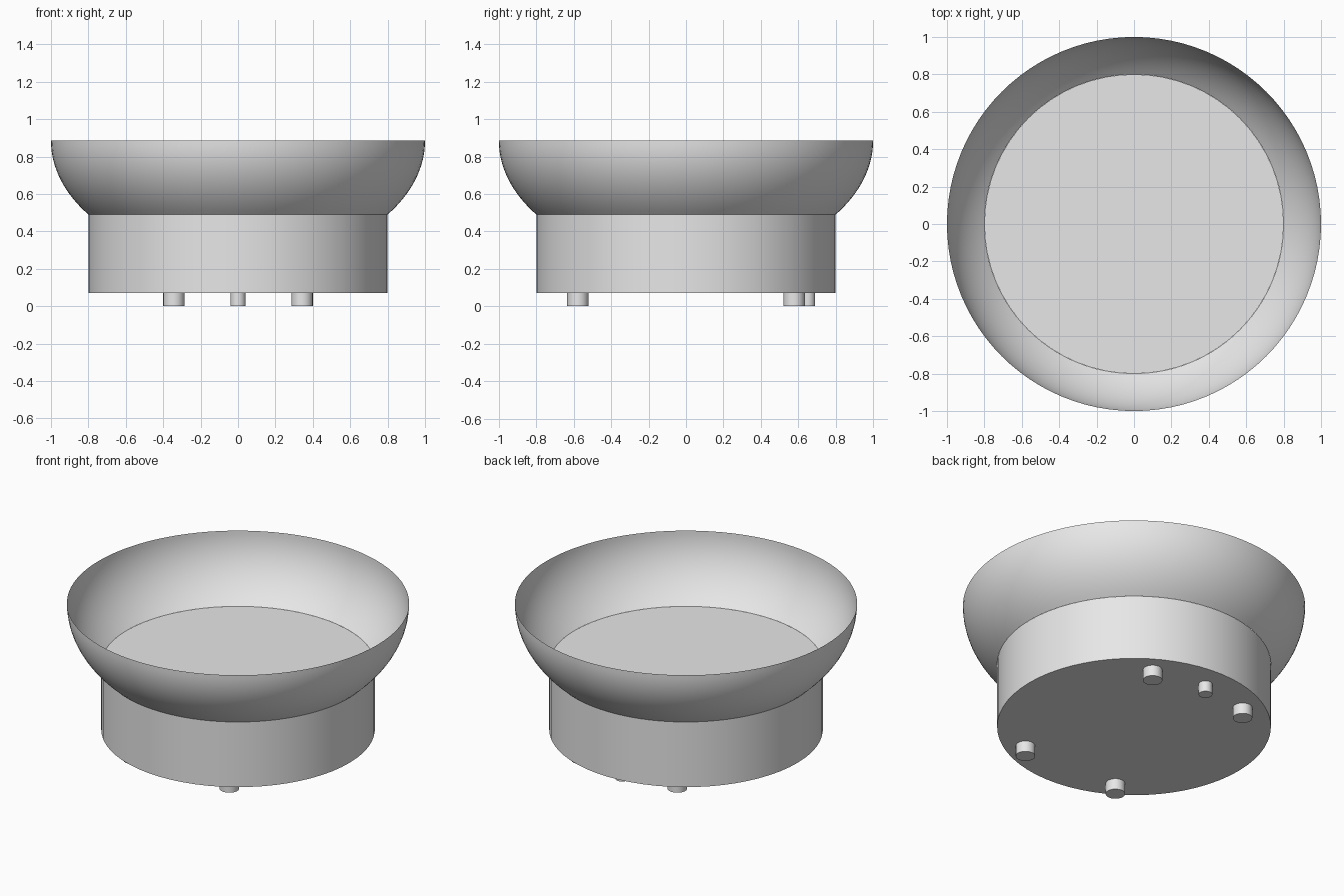
import bpy
from math import asin, cos, sin, pi, radians

cube = bpy.data.objects.get("Cube")
if cube:
    bpy.data.objects.remove(cube, do_unlink=True)

BASE_Z, FLOOR_Z, RIM_Z = 0.07, 0.49, 0.885
BODY_R, RIM_R = 0.8, 1.0

grey = bpy.data.materials.new("plain grey")
grey.use_nodes = True
colour = (0.8, 0.8, 0.8, 1)
grey.diffuse_color = colour
grey.node_tree.nodes["Principled BSDF"].inputs["Base Color"].default_value = colour


def finish(obj, name):
    obj.name = name
    obj.data.materials.append(grey)
    bpy.ops.object.select_all(action="DESELECT")
    obj.select_set(True)
    bpy.context.view_layer.objects.active = obj
    bpy.ops.object.shade_smooth_by_angle(angle=radians(35))


def cylinder(name, x, y, radius, bottom, top, sides):
    bpy.ops.mesh.primitive_cylinder_add(
        vertices=sides, radius=radius, depth=top - bottom,
        location=(x, y, (bottom + top) / 2))
    finish(bpy.context.object, name)


def lathe(name, profile, sides):
    """Spin an open (radius, height) profile around z."""
    verts = [(r * cos(2 * pi * s / sides), r * sin(2 * pi * s / sides), z)
             for r, z in profile for s in range(sides)]
    faces = [(k * sides + s, k * sides + (s + 1) % sides,
              (k + 1) * sides + (s + 1) % sides, (k + 1) * sides + s)
             for k in range(len(profile) - 1) for s in range(sides)]
    mesh = bpy.data.meshes.new(name)
    mesh.from_pydata(verts, [], faces)
    obj = bpy.data.objects.new(name, mesh)
    bpy.context.collection.objects.link(obj)
    finish(obj, name)


# Round body whose top is the floor of the bowl
cylinder("body", 0, 0, BODY_R, BASE_Z, FLOOR_Z, 64)

# Thin flared bowl wall: a slice of a flattened sphere
start = -asin((1 - BODY_R ** 2) ** 0.5)
squash = (RIM_Z - FLOOR_Z) / -sin(start)
steps = 16
angles = [start * (1 - i / steps) for i in range(steps + 1)]
lathe("bowl_wall", [(RIM_R * cos(a), RIM_Z + squash * sin(a)) for a in angles], 96)

# Four feet and a small peg at the back
for side, sx in (("left", 1), ("right", -1)):
    for end, sy in (("front", -1), ("back", 1)):
        cylinder(f"{end}_{side}_foot", sx * 0.343, sy * 0.578, 0.057, 0, BASE_Z, 24)
cylinder("back_peg", 0, 0.65, 0.04, 0, BASE_Z, 24)
